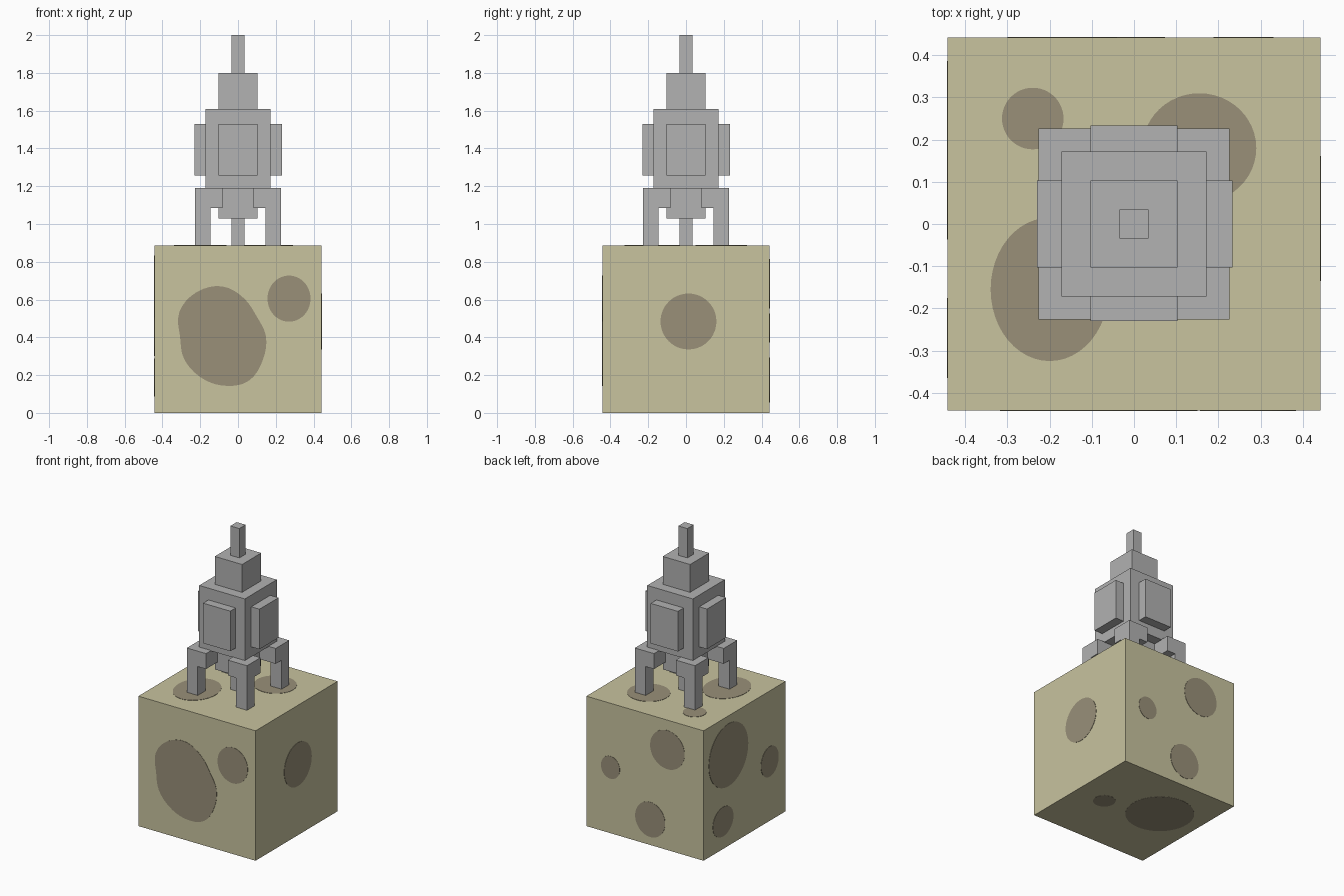
import bpy, bmesh, math
from mathutils import Vector

if "Cube" in bpy.data.objects:
    bpy.data.objects.remove(bpy.data.objects["Cube"])


def material(name, rgb):
    m = bpy.data.materials.new(name)
    m.diffuse_color = (*rgb, 1)
    m.use_nodes = True
    m.node_tree.nodes["Principled BSDF"].inputs["Base Color"].default_value = m.diffuse_color
    return m


SAND = material("pale sand", (0.578, 0.546, 0.345))
CRATER = material("dusty brown", (0.319, 0.279, 0.191))
METAL = material("grey metal", (0.445, 0.445, 0.445))


def finish(name, bm, mat):
    bmesh.ops.recalc_face_normals(bm, faces=bm.faces)
    me = bpy.data.meshes.new(name)
    bm.to_mesh(me)
    bm.free()
    me.materials.append(mat)
    ob = bpy.data.objects.new(name, me)
    bpy.context.collection.objects.link(ob)
    return ob


def box(name, lo, hi, mat=METAL):
    bm = bmesh.new()
    bmesh.ops.create_cube(bm, size=1)
    for v in bm.verts:
        v.co = Vector([(lo[i] + hi[i]) / 2 + v.co[i] * (hi[i] - lo[i]) for i in range(3)])
    return finish(name, bm, mat)


def block(name, half, z0, z1, mat=METAL):
    return box(name, (-half, -half, z0), (half, half, z1), mat)


# Moon cube
R, H = 0.442, 0.886
block("moon_cube", R, 0, H, SAND)

# Crater spots: thin plates on each side of the cube
X, Y, Z = Vector((1, 0, 0)), Vector((0, 1, 0)), Vector((0, 0, 1))
SIDES = {  # horizontal axis, vertical axis, outward normal, base point
    "front": (X, Z, -Y, -Y * R), "back": (X, Z, Y, Y * R),
    "right": (Y, Z, X, X * R), "left": (Y, Z, -X, -X * R),
    "top": (X, Y, Z, Z * H), "bottom": (X, Y, -Z, Z * 0),
}


def crater(name, side, u, v, ru, rv, shape=(1,)):
    """Rounded plate; shape scales the radius smoothly around the outline."""
    au, av, n, base = SIDES[side]
    k, count = len(shape), 48
    bm = bmesh.new()
    ring = []
    for i in range(count):
        t = i / count * k
        j, f = int(t), t - int(t)
        a, b, c, d = (shape[(j + q) % k] for q in (-1, 0, 1, 2))
        r = b + 0.5 * f * (c - a + f * (2 * a - 5 * b + 4 * c - d + f * (3 * (b - c) + d - a)))
        ang = math.tau * i / count
        p = base + au * (u + ru * r * math.cos(ang)) + av * (v + rv * r * math.sin(ang))
        ring.append(bm.verts.new(p))
    face = bm.faces.new(ring)
    out = bmesh.ops.extrude_face_region(bm, geom=[face])["geom"]
    step = 0.002 if side != "bottom" else 0.001
    bmesh.ops.translate(bm, vec=n * step, verts=[g for g in out if isinstance(g, bmesh.types.BMVert)])
    finish(name, bm, CRATER)


BIG = (.233, .212, .233, .265, .27, .26, .222, .233, .243, .26, .275, .25)
crater("front_crater_large", "front", -.085, .405, 1, 1, BIG)
for i, spot in enumerate([
    ("front", .27, .605, .114, .122),
    ("right", .013, .484, .148, .148),
    ("back", -.17, .684, .13, .132),
    ("back", .26, .449, .071, .077),
    ("back", -.04, .174, .113, .119),
    ("left", .175, .62, .212, .213),
    ("left", -.27, .405, .095, .103),
    ("left", .233, .187, .111, .10),
    ("top", -.24, .25, .073, .073),
    ("top", .155, .18, .135, .13),
    ("top", -.20, -.155, .14, .17),
    ("bottom", -.147, .075, .215, .215),
    ("bottom", .222, -.024, .07, .07),
]):
    crater(f"{spot[0]}_crater_{i}", *spot)

# Lander body, stacked upward
block("exhaust_column", 0.034, H, 1.03)
block("engine_block", 0.103, 1.03, 1.19)
block("body", 0.172, 1.187, 1.61)
block("nose", 0.103, 1.61, 1.80)
block("nose_tip", 0.034, 1.80, 2.0)

# Side panels
W, Z0, Z1 = 0.103, 1.257, 1.53
for s, label in ((-1, "minus"), (1, "plus")):
    a, b = sorted((s * 0.165, s * 0.232 + 0.002))
    box(f"panel_x_{label}", (a, -W, Z0), (b, W, Z1))
    box(f"panel_y_{label}", (-W, a, Z0), (W, b, Z1))

# Corner legs: square hip block with a slim strut below
for sx in (-1, 1):
    for sy in (-1, 1):
        for part, inner, z0, z1 in (("hip", 0.082, 1.085, 1.19), ("strut", 0.145, H, 1.085)):
            xs, ys = sorted((sx * inner, sx * 0.227)), sorted((sy * inner, sy * 0.227))
            box(f"leg_{part}_{sx}_{sy}", (xs[0], ys[0], z0), (xs[1], ys[1], z1))
